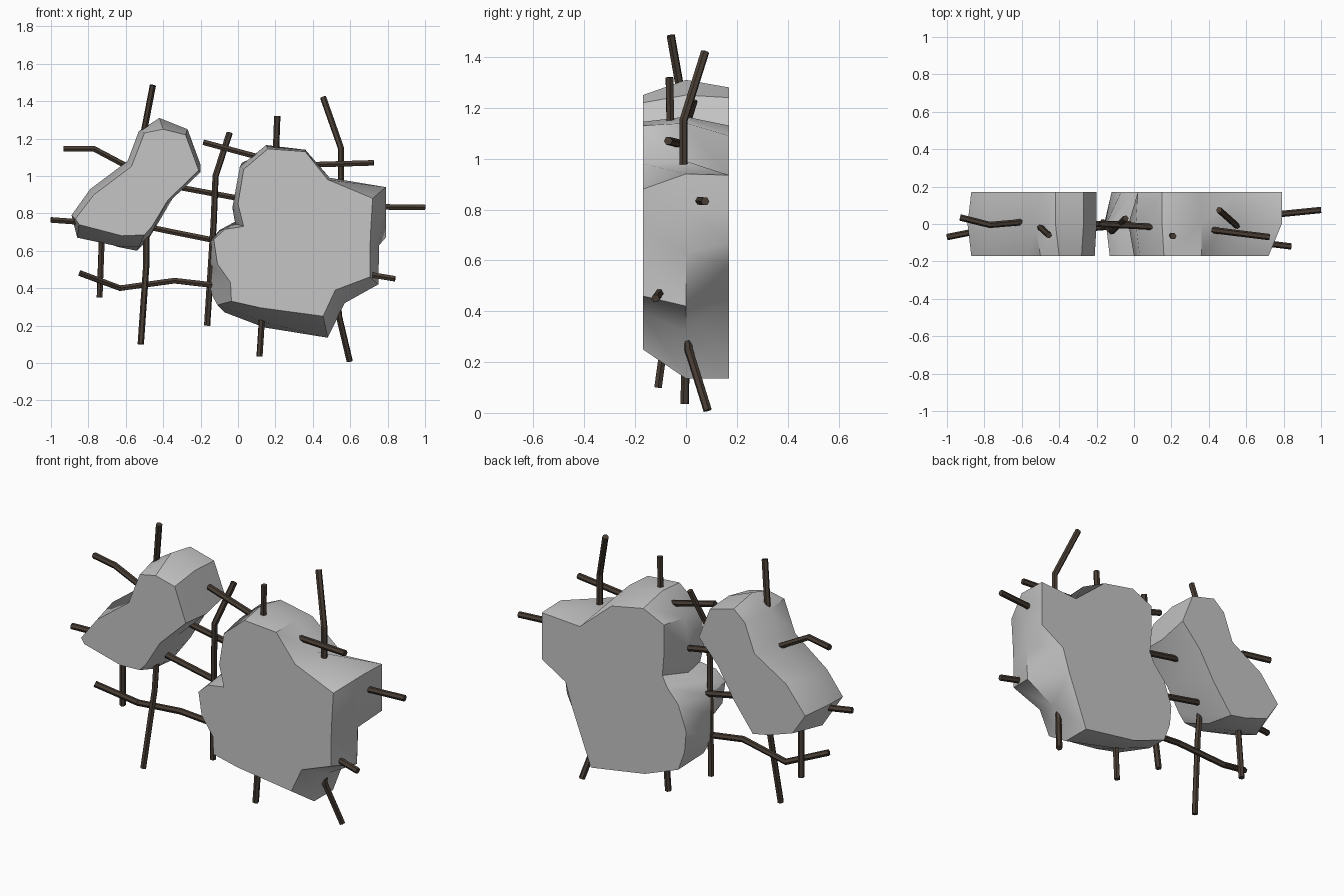
import bpy, bmesh, math

if "Cube" in bpy.data.objects:
    bpy.data.objects.remove(bpy.data.objects["Cube"])


def material(name, rgb):
    m = bpy.data.materials.new(name)
    m.diffuse_color = (*rgb, 1)
    m.use_nodes = True
    m.node_tree.nodes["Principled BSDF"].inputs["Base Color"].default_value = m.diffuse_color
    return m


concrete = material("concrete grey", (0.56, 0.56, 0.56))
rust = material("dark rusty steel", (0.065, 0.047, 0.035))


def smooth(obj, angle):
    bpy.ops.object.select_all(action='DESELECT')
    obj.select_set(True)
    bpy.context.view_layer.objects.active = obj
    bpy.ops.object.shade_smooth_by_angle(angle=math.radians(angle))


def chunk(name, front, middle, back):
    """Broken slab: three outlines bridged from front to back, capped flat."""
    bm = bmesh.new()
    rings = [[bm.verts.new((x, y, z)) for x, z in ring]
             for ring, y in ((front, -0.17), (middle, 0.0), (back, 0.17))]
    n = len(front)
    for a, b in zip(rings, rings[1:]):
        for i in range(n):
            j = (i + 1) % n
            bm.faces.new((a[i], a[j], b[j], b[i]))
    bm.faces.new(rings[0])
    bm.faces.new(rings[-1])
    bmesh.ops.recalc_face_normals(bm, faces=bm.faces[:])
    mesh = bpy.data.meshes.new(name)
    bm.to_mesh(mesh)
    bm.free()
    mesh.materials.append(concrete)
    obj = bpy.data.objects.new(name, mesh)
    bpy.context.collection.objects.link(obj)
    smooth(obj, 40)


def bar(name, points, radius=0.017):
    """Bent reinforcing bar swept along a polyline."""
    cu = bpy.data.curves.new(name + "_path", 'CURVE')
    cu.dimensions = '3D'
    cu.bevel_depth = radius
    cu.bevel_resolution = 1
    cu.use_fill_caps = True
    sp = cu.splines.new('POLY')
    sp.points.add(len(points) - 1)
    for p, co in zip(sp.points, points):
        p.co = (*co, 1)
    tmp = bpy.data.objects.new(name + "_path", cu)
    bpy.context.collection.objects.link(tmp)
    bpy.context.view_layer.update()
    dg = bpy.context.evaluated_depsgraph_get()
    mesh = bpy.data.meshes.new_from_object(tmp.evaluated_get(dg))
    bpy.data.objects.remove(tmp)
    mesh.materials.clear()
    mesh.materials.append(rust)
    for f in mesh.polygons:
        f.use_smooth = False
        f.material_index = 0
    obj = bpy.data.objects.new(name, mesh)
    bpy.context.collection.objects.link(obj)


# Large concrete chunk
chunk("large_concrete_chunk",
      [(.16, 1.145), (.36, 1.13), (.48, .98), (.72, .88), (.71, .72), (.705, .6),
       (.705, .46), (.52, .39), (.455, .25), (.12, .295), (-.035, .33), (-.04, .43),
       (-.11, .53), (-.13, .66), (-.07, .715), (.03, .73), (0, .85), (.03, 1.035)],
      [(.15, 1.165), (.36, 1.14), (.49, .99), (.79, .94), (.79, .80), (.755, .63),
       (.75, .42), (.57, .32), (.48, .135), (.13, .22), (-.11, .31), (-.16, .40),
       (-.155, .53), (-.15, .65), (-.10, .71), (-.015, .745), (-.03, .83), (.01, 1.05)],
      [(.15, 1.13), (.35, 1.09), (.55, .92), (.79, .935), (.79, .80), (.79, .67),
       (.64, .58), (.60, .45), (.48, .135), (.14, .19), (-.07, .27), (-.11, .38),
       (-.12, .50), (-.07, .64), (0, .72), (.03, .78), (.02, .90), (.02, 1.07)])

# Small concrete chunk
chunk("small_concrete_chunk",
      [(-.40, 1.25), (-.28, 1.22), (-.21, 1.03), (-.375, .87), (-.46, .73), (-.50, .685),
       (-.62, .68), (-.85, .74), (-.87, .77), (-.77, .90), (-.57, 1.05), (-.50, 1.23)],
      [(-.42, 1.31), (-.27, 1.25), (-.20, 1.02), (-.38, .85), (-.48, .66), (-.53, .62),
       (-.625, .62), (-.86, .67), (-.89, .79), (-.79, .93), (-.59, 1.08), (-.53, 1.24)],
      [(-.42, 1.28), (-.27, 1.24), (-.20, 1.06), (-.32, .93), (-.42, .76), (-.54, .60),
       (-.64, .62), (-.79, .67), (-.87, .79), (-.75, .94), (-.55, 1.06), (-.49, 1.22)])

# Upright bars
bar("upright_bar_1", [(-.455, -.06, 1.485), (-.51, -.01, 1.2)])
bar("upright_bar_1_lower", [(-.49, -.03, .72), (-.49, -.05, .53), (-.52, -.11, .1)])
bar("upright_bar_2", [(-.74, .02, .35), (-.725, .0, .75)])
bar("upright_bar_3", [(-.045, .03, 1.23), (-.12, -.04, 1.0), (-.13, -.03, .75), (-.165, .01, .2)])
bar("upright_bar_4", [(.21, -.065, 1.32), (.2, -.06, 1.05)])
bar("upright_bar_4_lower", [(.115, -.005, .035), (.135, 0, .35)])
bar("upright_bar_5", [(.455, .075, 1.42), (.55, -.01, 1.15), (.55, -.01, .9)])
bar("upright_bar_5_lower", [(.53, .0, .4), (.54, .01, .25), (.597, .085, .01)])

# Cross bars
bar("cross_bar_top_left", [(-.93, .035, 1.145), (-.77, -.005, 1.145), (-.6, .01, 1.055), (-.48, .01, 1.02)])
bar("cross_bar_top_middle", [(-.185, 0, 1.18), (.15, -.018, 1.09)])
bar("cross_bar_top_right", [(.40, -.03, 1.06), (.725, -.07, 1.07)])
bar("cross_bar_left", [(-1, -.07, .765), (-.8, -.03, .75)])
bar("cross_bar_middle", [(-.4, 0, .955), (.06, 0, .87)])
bar("cross_bar_right", [(.7, .045, .835), (1, .075, .832)])
bar("cross_bar_link", [(-.52, 0, .735), (-.05, 0, .64)])
bar("cross_bar_low_left", [(-.845, -.08, .48), (-.63, 0, .4), (-.34, -.03, .44), (-.08, -.01, .41)])
bar("cross_bar_low_right", [(.6, -.09, .49), (.84, -.12, .45)])
